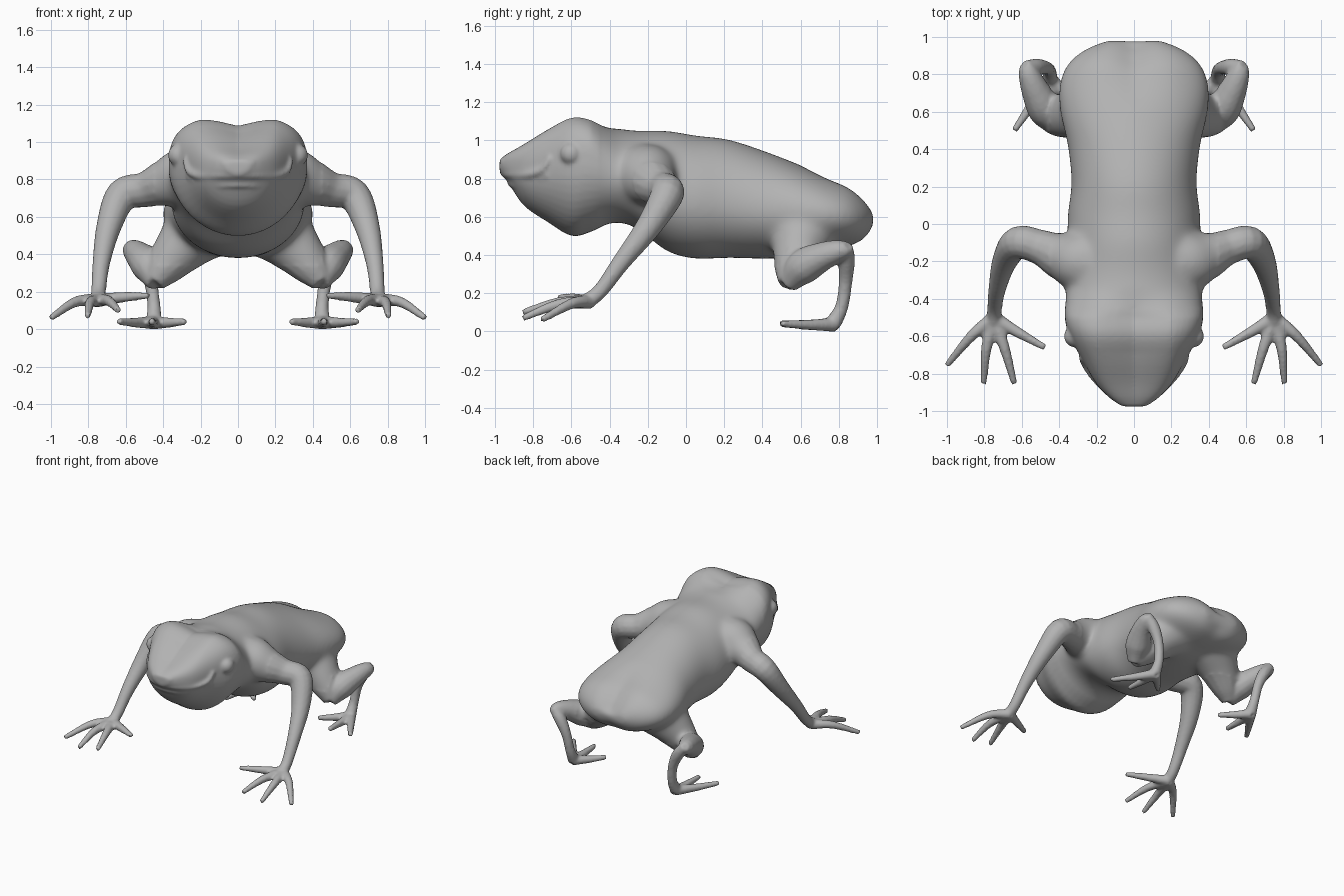
import bpy, bmesh, math
from mathutils import Vector, Matrix

cube = bpy.data.objects.get("Cube")
if cube:
    bpy.data.objects.remove(cube, do_unlink=True)

GREY = (0.45, 0.45, 0.45, 1)
skin = bpy.data.materials.new("plain grey skin")
skin.use_nodes = True
skin.diffuse_color = GREY
skin.node_tree.nodes["Principled BSDF"].inputs["Base Color"].default_value = GREY

bm = bmesh.new()


def smooth_path(rows, steps):
    """Catmull-Rom interpolation of rows of numbers."""
    rows = [Vector(r) for r in rows]
    ext = [rows[0] * 2 - rows[1]] + rows + [rows[-1] * 2 - rows[-2]]
    out = []
    for a, b, c, d in zip(ext, ext[1:], ext[2:], ext[3:]):
        for i in range(steps):
            t = i / steps
            out.append(b + (c - a) * (t / 2) + (a * 2 - b * 5 + c * 4 - d) * (t * t / 2)
                       + (b * 3 - a - c * 3 + d) * (t ** 3 / 2))
    return out + [rows[-1]]


def skin_rings(rings):
    """Join rings of points into a closed surface."""
    loops = [[bm.verts.new(p) for p in ring] for ring in rings]
    n = len(loops[0])
    for a, b in zip(loops, loops[1:]):
        for i in range(n):
            j = (i + 1) % n
            bm.faces.new((a[i], a[j], b[j], b[i]))
    bm.faces.new(loops[0][::-1])
    bm.faces.new(loops[-1])


def tube(points, sides=14):
    """Round limb through (x, y, z, radius) points, on both sides."""
    path = smooth_path(points, 5)
    centres = [p.xyz for p in path]
    rings = []
    normal = None
    for i, p in enumerate(path):
        tangent = (centres[min(i + 1, len(path) - 1)] - centres[max(i - 1, 0)]).normalized()
        normal = tangent.orthogonal() if normal is None else normal - tangent * normal.dot(tangent)
        normal.normalize()
        side = tangent.cross(normal)
        turns = [math.tau * k / sides for k in range(sides)]
        rings.append([centres[i] + (normal * math.cos(t) + side * math.sin(t)) * p[3] for t in turns])
    for sx in (1, -1):
        skin_rings([[Vector((sx * v.x, v.y, v.z)) for v in r] for r in rings])


def ball(x, y, z, r):
    for sx in (1, -1):
        bmesh.ops.create_uvsphere(bm, u_segments=20, v_segments=12, radius=r,
                                  matrix=Matrix.Translation((sx * x, y, z)))


# Head and torso: y, half width, bottom, widest height, top
sections = [
    (-.975, .06, .83, .87, .91), (-.93, .13, .78, .86, .95), (-.85, .205, .66, .85, 1),
    (-.72, .28, .57, .86, 1.08), (-.6, .345, .5, .86, 1.135), (-.5, .37, .52, .87, 1.12),
    (-.38, .365, .57, .82, 1.07), (-.26, .36, .54, .76, 1.05), (-.1, .355, .42, .7, 1.05),
    (.05, .355, .38, .67, 1.025), (.22, .335, .385, .66, 1.005), (.42, .355, .38, .63, .94),
    (.6, .395, .39, .62, .87), (.74, .4, .42, .61, .815), (.85, .36, .44, .6, .775),
    (.93, .27, .47, .59, .715), (.985, .14, .53, .59, .65)]
rings = []
for y, w, low, mid, top in smooth_path(sections, 4):
    head = min(1, max(0, (-.35 - y) / .15))
    rump = min(1, max(0, (y - .6) / .3))
    ring = []
    for k in range(48):
        a = math.tau * k / 48
        c, s = math.cos(a), math.sin(a)
        power = 1 - .35 * head if s > 0 else 1
        x = w * math.copysign(abs(c) ** power, c)
        z = mid + (top - mid) * s ** power if s > 0 else mid + (mid - low) * s
        groove = max(0, 1 - abs(x) / .2) * max(s, 0)
        z -= groove * (.05 * head * min(1, w / .3) + .04 * rump)
        ring.append(Vector((x, y - .03 * rump * max(0, 1 - abs(x) / .12), z)))
    rings.append(ring)
skin_rings(rings)

# Eyes, nostrils and lips
ball(.315, -.6, .93, .06)
ball(.07, -.945, .885, .025)
tube([(0, -.95, .83, .024), (.1, -.92, .825, .023), (.2, -.835, .82, .021),
      (.26, -.755, .845, .02), (.285, -.71, .91, .014)])
tube([(0, -.92, .775, .018), (.1, -.89, .77, .018), (.19, -.815, .775, .016), (.27, -.72, .82, .014)])

# Arms
tube([(.12, -.2, .8, .17), (.28, -.2, .81, .17), (.39, -.17, .78, .13), (.5, -.125, .745, .095),
      (.62, -.1, .715, .088), (.69, -.195, .55, .068), (.73, -.34, .36, .048),
      (.745, -.45, .21, .04), (.75, -.53, .15, .042)])
# Fingers
for tip, knuckle in (((1, -.755, .06), (.87, -.6, .145)), ((.805, -.855, .07), (.79, -.67, .14)),
                     ((.64, -.855, .1), (.69, -.67, .15)), ((.475, -.66, .18), (.62, -.58, .17))):
    tube([(.75, -.5, .155, .038), (*knuckle, .029), (*tip, .018)], 10)

# Thighs, shins and heels
tube([(.1, .64, .6, .18), (.2, .62, .54, .19), (.31, .59, .43, .145), (.4, .56, .32, .1),
      (.45, .54, .25, .06)])
tube([(.44, .53, .245, .05), (.475, .61, .335, .092), (.53, .72, .395, .075),
      (.57, .82, .43, .052), (.59, .845, .45, .03)])
tube([(.58, .84, .445, .035), (.52, .84, .37, .044), (.47, .835, .26, .036),
      (.45, .815, .13, .035), (.45, .77, .04, .044)])
# Toes
for x, y in ((.64, .5), (.46, .49), (.28, .605)):
    tube([(.45, .78, .035, .038), ((x + .45) / 2, (y + .78) / 2, .035, .028), (x, y, .04, .018)], 10)

bmesh.ops.recalc_face_normals(bm, faces=bm.faces)
mesh = bpy.data.meshes.new("frog_parts")
bm.to_mesh(mesh)
bm.free()
frog = bpy.data.objects.new("frog_body", mesh)
bpy.context.collection.objects.link(frog)

# Fuse the parts into one soft skin
fuse = frog.modifiers.new("fuse", "REMESH")
fuse.mode = "VOXEL"
fuse.voxel_size = .011
soften = frog.modifiers.new("soften", "SMOOTH")
soften.factor = .5
soften.iterations = 5
fused = bpy.data.meshes.new_from_object(frog.evaluated_get(bpy.context.evaluated_depsgraph_get()))
frog.modifiers.clear()

# Blend the shoulders and hips into the torso
bm = bmesh.new()
bm.from_mesh(fused)
torso = [v for v in bm.verts if v.co.y > -.45 and abs(v.co.x) < .45 and v.co.z > .34]
for i in range(30):
    bmesh.ops.smooth_vert(bm, verts=torso, factor=.5, use_axis_x=True, use_axis_y=True, use_axis_z=True)
for face in bm.faces:
    face.smooth = True
bm.to_mesh(fused)
bm.free()
fused.name = "frog_body"
fused.materials.clear()
fused.materials.append(skin)
frog.data = fused
